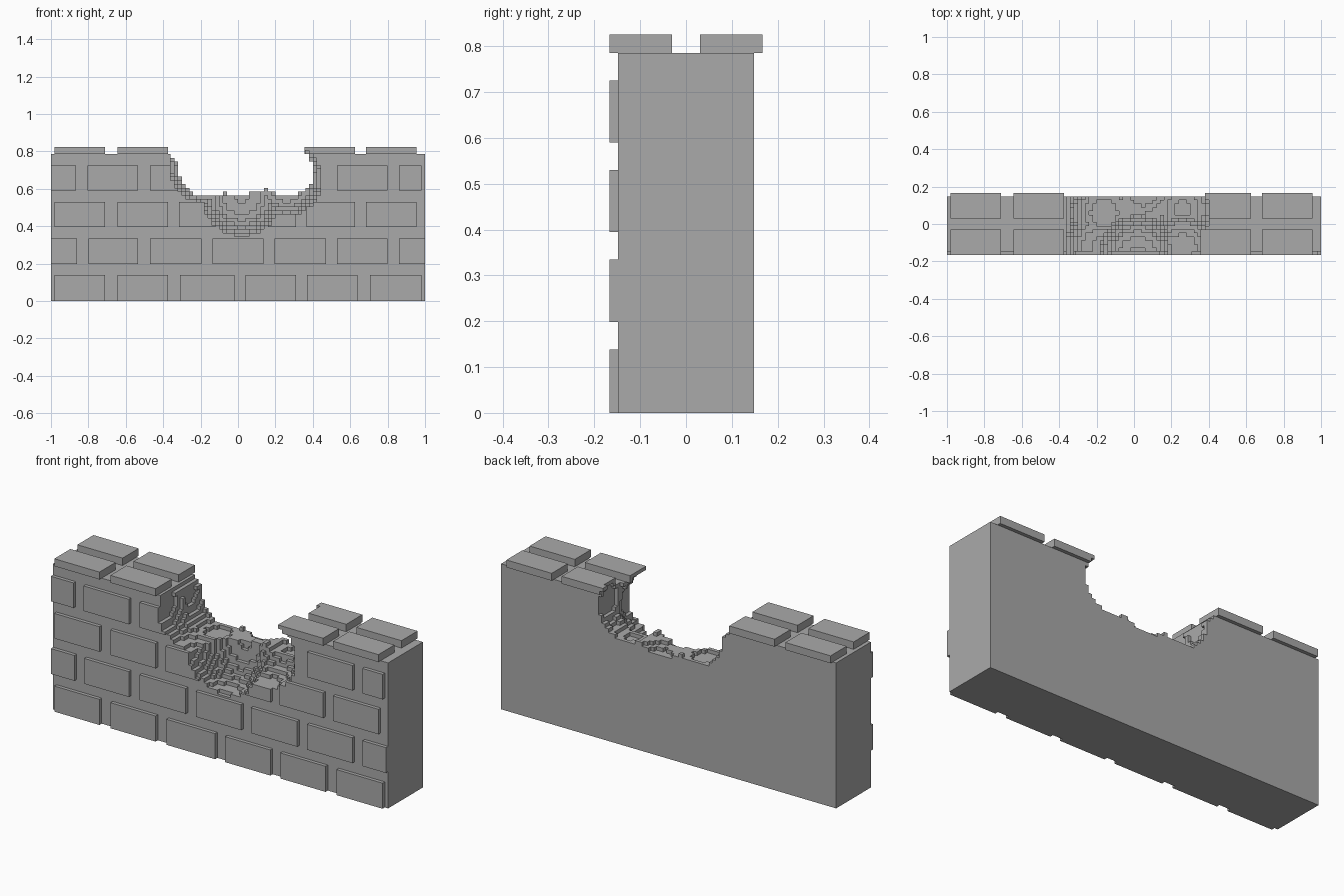
import bpy, bmesh
from mathutils import Vector

cube = bpy.data.objects.get("Cube")
if cube:
    bpy.data.objects.remove(cube, do_unlink=True)

stone = bpy.data.materials.new("grey_stone")
stone.use_nodes = True
GREY = (0.4, 0.4, 0.4, 1)
stone.diffuse_color = GREY
stone.node_tree.nodes["Principled BSDF"].inputs["Base Color"].default_value = GREY

CELL = 0.02
HALF, FRONT, TOP = 0.148, -0.167, 0.785

# Overlapping scoops that break open the wall: centre, radii
SCOOPS = [
    ((0.02, -0.167, 0.56), (0.21, 0.21, 0.21)),
    ((0.26, -0.13, 0.65), (0.19, 0.19, 0.19)),
    ((-0.16, 0.06, 0.72), (0.18, 0.18, 0.18)),
    ((0.26, 0.08, 0.72), (0.17, 0.17, 0.17)),
    ((0.05, 0.17, 0.72), (0.18, 0.18, 0.18)),
    ((-0.18, -0.12, 0.72), (0.19, 0.19, 0.19)),
    ((-0.01, 0, 0.9), (0.37, 2, 0.33)),
]


def broken(p):
    """True where the stone has been knocked out."""
    return any(sum(((a - b) / r) ** 2 for a, b, r in zip(p, c, radii)) < 1
               for c, radii in SCOOPS)


def cuts(lo, hi, start, end):
    """Edges of a box along one axis, with cell lines inside start..end."""
    count = round((end - start) / CELL)
    lines = [start + i * (end - start) / count for i in range(count + 1)]
    return [lo] + [v for v in lines if lo + 0.002 < v < hi - 0.002] + [hi]


def stone_block(name, lo, hi):
    """Box whose broken cells are removed, leaving stepped rubble."""
    axes = [cuts(lo[0], hi[0], -0.4, 0.48),
            cuts(lo[1], hi[1], -HALF, HALF),
            cuts(lo[2], hi[2], 0.345, 0.825)]
    solid = set()
    for i in range(len(axes[0]) - 1):
        for j in range(len(axes[1]) - 1):
            for k in range(len(axes[2]) - 1):
                idx = (i, j, k)
                mid = [(a[n] + a[n + 1]) / 2 for a, n in zip(axes, idx)]
                if not broken(mid):
                    solid.add(idx)
    if not solid:
        return
    bm = bmesh.new()
    verts = {}

    def corner(key):
        if key not in verts:
            verts[key] = bm.verts.new(Vector([a[n] for a, n in zip(axes, key)]))
        return verts[key]

    # Skin only the exposed cell sides
    for idx in sorted(solid):
        for axis in range(3):
            u, v = (axis + 1) % 3, (axis + 2) % 3
            for side in (0, 1):
                near = list(idx)
                near[axis] += 2 * side - 1
                if tuple(near) in solid:
                    continue
                loop = []
                for du, dv in ((0, 0), (1, 0), (1, 1), (0, 1)):
                    key = list(idx)
                    key[axis] += side
                    key[u] += du
                    key[v] += dv
                    loop.append(corner(tuple(key)))
                bm.faces.new(loop if side else loop[::-1])
    bmesh.ops.dissolve_limit(bm, angle_limit=0.01, verts=bm.verts[:], edges=bm.edges[:])
    mesh = bpy.data.meshes.new(name)
    bm.to_mesh(mesh)
    bm.free()
    mesh.materials.append(stone)
    obj = bpy.data.objects.new(name, mesh)
    bpy.context.collection.objects.link(obj)


# Wall core
stone_block("wall_core", (-1, -HALF, 0), (1, HALF, TOP))

# Raised bricks on the front, row by row: bottom, top, spans in x
ROWS = [
    (0, 0.138, [(-0.98, -0.71), (-0.645, -0.375), (-0.31, -0.02),
                (0.04, 0.31), (0.37, 0.64), (0.705, 0.98)]),
    (0.198, 0.335, [(-1, -0.86), (-0.8, -0.535), (-0.47, -0.195),
                    (-0.135, 0.135), (0.195, 0.47), (0.53, 0.8), (0.86, 1)]),
    (0.395, 0.53, [(-0.98, -0.71), (-0.645, -0.375), (-0.315, -0.04),
                   (0.03, 0.31), (0.365, 0.625), (0.685, 0.955)]),
    (0.59, 0.725, [(-1, -0.865), (-0.805, -0.535), (-0.47, -0.2),
                   (0.53, 0.8), (0.86, 0.98)]),
]
for row, (bottom, top, spans) in enumerate(ROWS, 1):
    for n, (x0, x1) in enumerate(spans, 1):
        stone_block(f"front_brick_row{row}_{n}", (x0, FRONT, bottom), (x1, -HALF, top))

# Two rows of capping bricks along the top
CAPS = [(-0.98, -0.71), (-0.645, -0.375), (0.355, 0.625), (0.685, 0.955)]
for side, y0, y1 in (("front", FRONT, -0.03), ("back", 0.03, -FRONT)):
    for n, (x0, x1) in enumerate(CAPS, 1):
        stone_block(f"{side}_cap_brick_{n}", (x0, y0, TOP), (x1, y1, 0.825))
